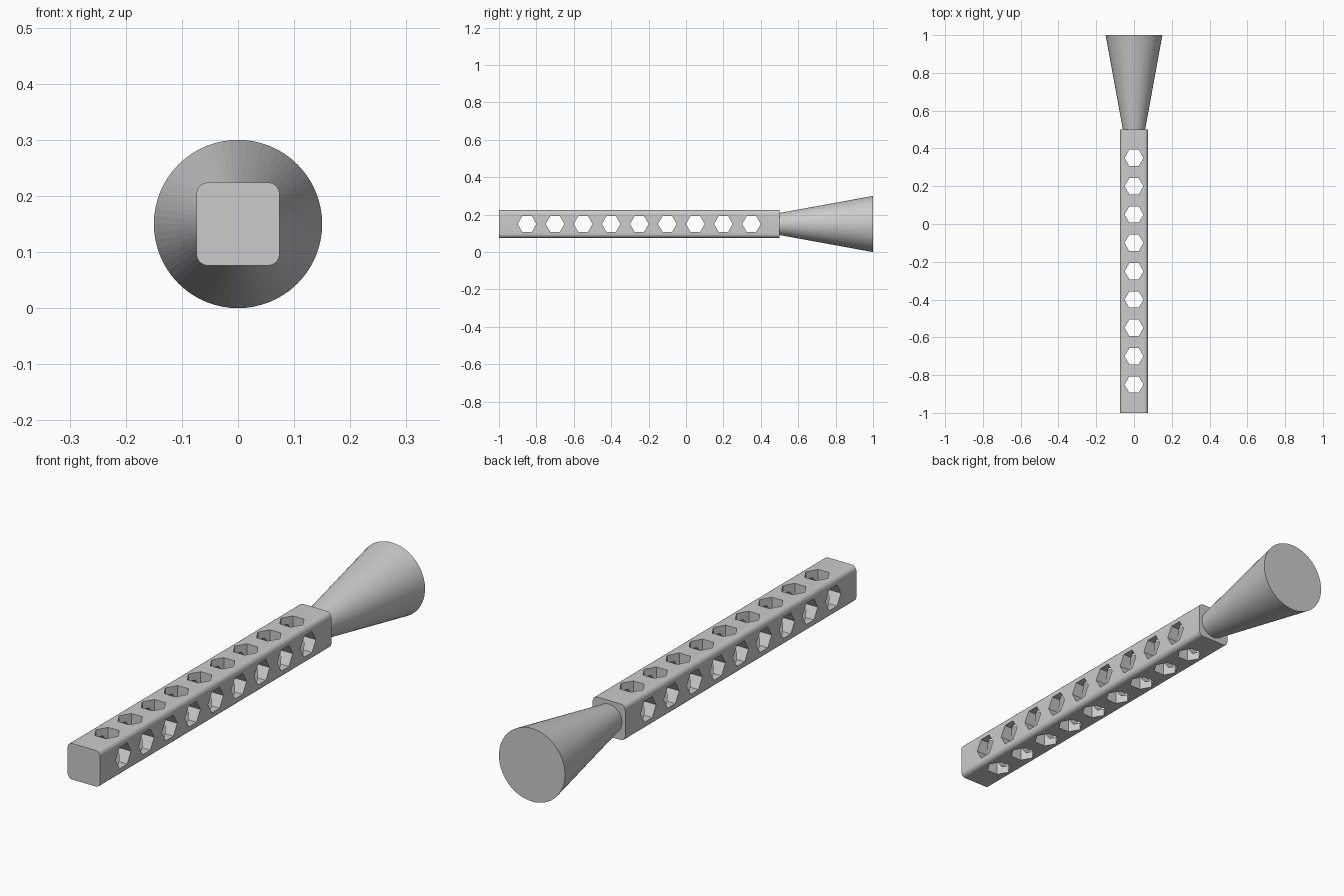
import bpy, bmesh
from math import pi
from mathutils import Matrix, Vector

if "Cube" in bpy.data.objects:
    bpy.data.objects.remove(bpy.data.objects["Cube"])

AXIS_Z = 0.15   # height of the centre line


def make_object(name, bm):
    bmesh.ops.recalc_face_normals(bm, faces=bm.faces)
    mesh = bpy.data.meshes.new(name)
    bm.to_mesh(mesh)
    bm.free()
    obj = bpy.data.objects.new(name, mesh)
    bpy.context.collection.objects.link(obj)
    return obj


def smooth(obj, angle):
    bpy.ops.object.select_all(action='DESELECT')
    obj.select_set(True)
    bpy.context.view_layer.objects.active = obj
    bpy.ops.object.shade_smooth_by_angle(angle=angle)


def hex_cutter(name, rotation):
    # Row of nine hexagonal prisms along the bar
    bm = bmesh.new()
    for i in range(9):
        place = Matrix.Translation((0, -0.85 + 0.15 * i, AXIS_Z)) @ rotation
        bmesh.ops.create_cone(bm, cap_ends=True, segments=6, radius1=0.05,
                              radius2=0.05, depth=0.3, matrix=place)
    # Turn each hexagon so that its points lie along the wanted axis
    obj = make_object(name, bm)
    obj.hide_render = True
    return obj


# Square bar with rounded long edges
bm = bmesh.new()
bmesh.ops.create_cube(bm, size=1, matrix=Matrix.Translation((0, -0.25, AXIS_Z))
                      @ Matrix.Diagonal((0.148, 1.5, 0.148, 1)))
long_edges = [e for e in bm.edges
              if abs((e.verts[0].co - e.verts[1].co).y) > 1]
bmesh.ops.bevel(bm, geom=long_edges, offset=0.02, segments=5, profile=0.5,
                affect='EDGES')
bar = make_object("bar", bm)

# Hexagonal holes through the top and through the sides
# (create_cone starts its ring on +y, so a quarter turn moves the points to x)
quarter = Matrix.Rotation(pi / 2, 4, 'Z')
cutters = [hex_cutter("top_hole_cutter", quarter),
           hex_cutter("side_hole_cutter", Matrix.Rotation(pi / 2, 4, 'Y'))]
bpy.context.view_layer.objects.active = bar
for cutter in cutters:
    mod = bar.modifiers.new(cutter.name, 'BOOLEAN')
    mod.operation = 'DIFFERENCE'
    mod.solver = 'EXACT'
    mod.object = cutter
    bpy.ops.object.modifier_apply(modifier=mod.name)
for cutter in cutters:
    bpy.data.objects.remove(cutter)
smooth(bar, pi / 7)

# Flared cone handle, its narrow end sunk into the bar
bm = bmesh.new()
bmesh.ops.create_cone(bm, cap_ends=True, segments=64, radius1=0.15,
                      radius2=0.05, depth=0.55,
                      matrix=Matrix.Translation((0, 0.725, AXIS_Z))
                      @ Matrix.Rotation(pi / 2, 4, 'X'))
handle = make_object("flared_handle", bm)
